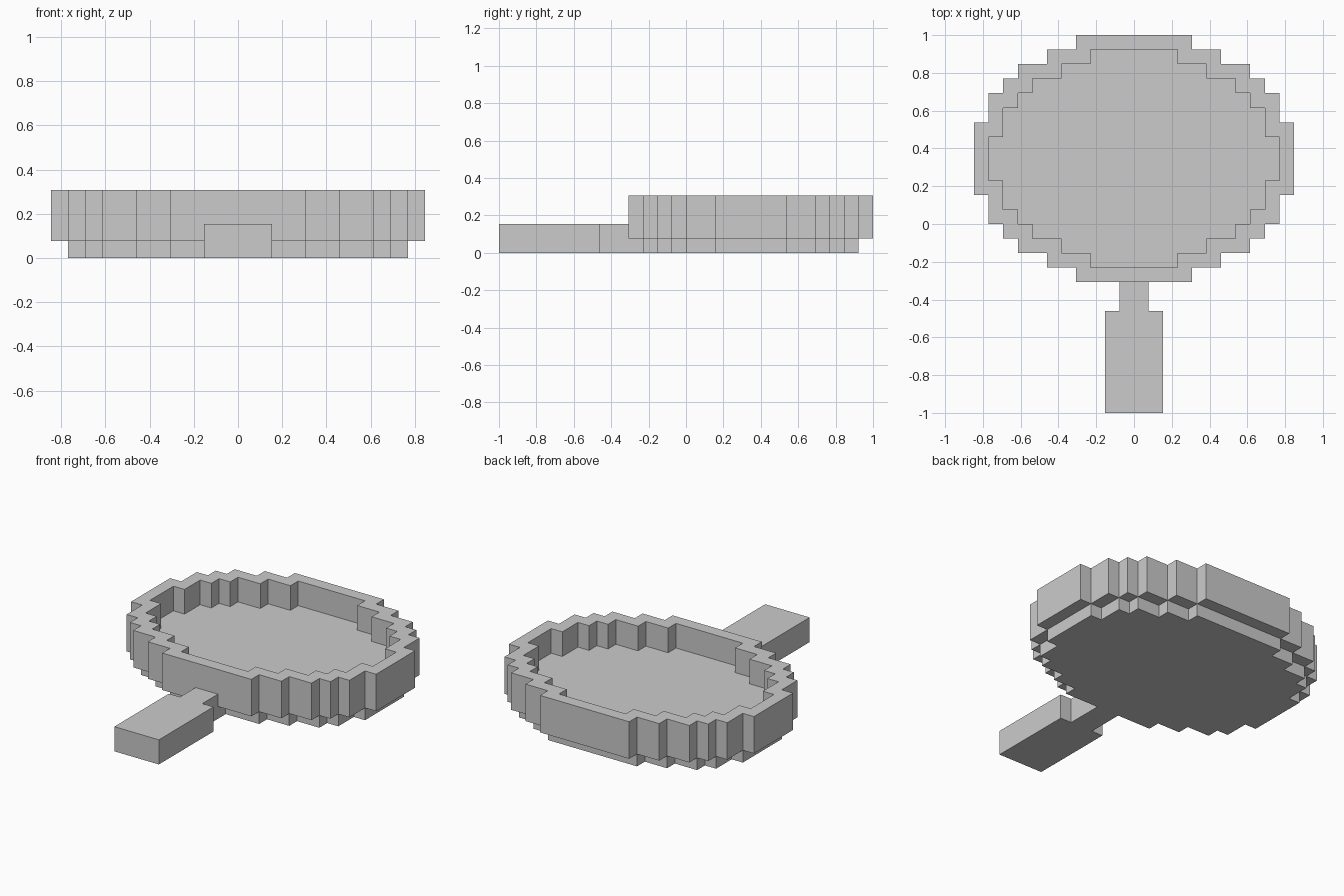
import bpy, bmesh

if "Cube" in bpy.data.objects:
    bpy.data.objects.remove(bpy.data.objects["Cube"])

U = 1 / 13          # one block
CY = 4.5            # centre of the pan bowl, in blocks


def stepped_loop(steps):
    """Closed stepped outline from quadrant steps (half width, half depth)."""
    q = []
    for i, (w, d) in enumerate(steps):
        q.append((w, d))
        if i + 1 < len(steps):
            q.append((w, steps[i + 1][1]))
    right = q + [(x, -y) for x, y in reversed(q)]
    return right + [(-x, y) for x, y in reversed(right)]


def shell(name, levels):
    """Closed solid through a list of (outline, height) loops, capped at both ends."""
    bm = bmesh.new()
    loops = [[bm.verts.new((x * U, (y + CY) * U, z * U)) for x, y in pts]
             for pts, z in levels]
    for a, b in zip(loops, loops[1:]):
        for i in range(len(a)):
            j = (i + 1) % len(a)
            bm.faces.new((a[i], a[j], b[j], b[i]))
    bm.faces.new(loops[0])
    bm.faces.new(loops[-1])
    bmesh.ops.recalc_face_normals(bm, faces=bm.faces)
    mesh = bpy.data.meshes.new(name)
    bm.to_mesh(mesh)
    bm.free()
    ob = bpy.data.objects.new(name, mesh)
    bpy.context.collection.objects.link(ob)


def box(name, half_w, y0, y1, z0, z1):
    y0, y1 = y0 - CY, y1 - CY
    pts = [(-half_w, y0), (half_w, y0), (half_w, y1), (-half_w, y1)]
    shell(name, [(pts, z0), (pts, z1)])


# dish: stepped rim one block thick around a floor two blocks below its top
outer_steps = [(4, 8.5), (6, 7.5), (8, 6.5), (9, 5.5), (10, 4.5), (11, 2.5)]
outer = stepped_loop(outer_steps)
inner = stepped_loop([(w - 1, d - 1) for w, d in outer_steps])
shell("pan_dish", [(outer, 1), (outer, 4), (inner, 4), (inner, 2)])

# narrower base plate
base = stepped_loop([(4, 7.5), (6, 6.5), (8, 5.5), (9, 4.5), (10, 2.5)])
shell("pan_base", [(base, 0), (base, 1)])

# handle: narrow neck, tongue under the rim, and grip
box("handle_neck", 1, -6, -4, 0, 2)
box("neck_tongue", 1, -4, -3, 0, 1)
box("handle_grip", 2, -13, -6, 0, 2)
